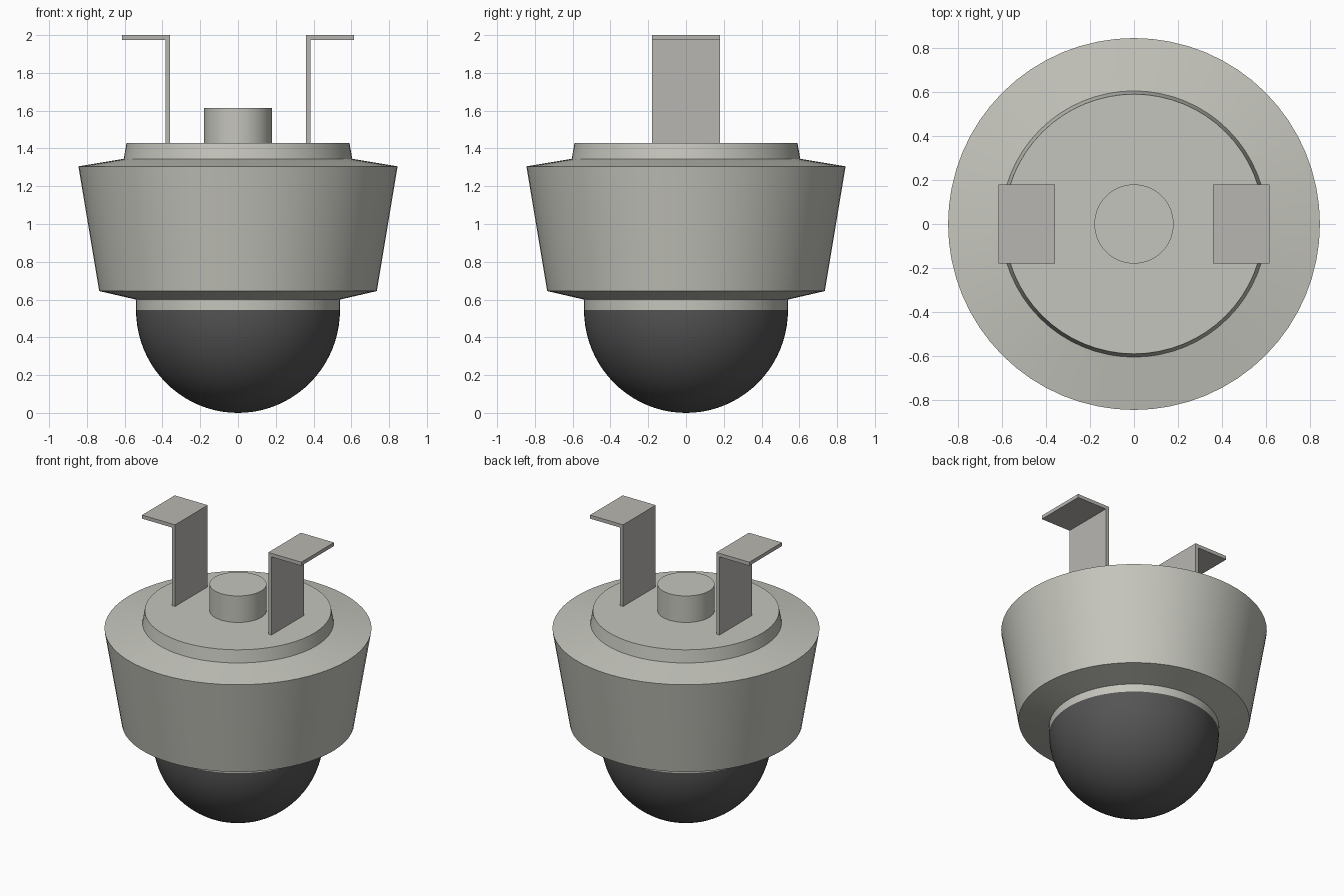
import bpy, bmesh, math

if "Cube" in bpy.data.objects:
    bpy.data.objects.remove(bpy.data.objects["Cube"])


def material(name, color):
    m = bpy.data.materials.new(name)
    m.diffuse_color = (*color, 1)
    m.use_nodes = True
    m.node_tree.nodes["Principled BSDF"].inputs["Base Color"].default_value = m.diffuse_color
    return m


HOUSING = material("warm_grey", (0.56, 0.56, 0.51))
DOME = material("smoked_dark", (0.09, 0.09, 0.09))
METAL = material("bracket_grey", (0.48, 0.47, 0.44))


def finish(name, bm, mat, angle=None):
    bmesh.ops.recalc_face_normals(bm, faces=bm.faces)
    mesh = bpy.data.meshes.new(name)
    bm.to_mesh(mesh)
    bm.free()
    mesh.materials.append(mat)
    ob = bpy.data.objects.new(name, mesh)
    bpy.context.collection.objects.link(ob)
    if angle:
        bpy.ops.object.select_all(action='DESELECT')
        ob.select_set(True)
        bpy.context.view_layer.objects.active = ob
        bpy.ops.object.shade_smooth_by_angle(angle=math.radians(angle))
    return ob


def lathe(name, profile, mat, steps=64, angle=8):
    """Spin an (r, z) profile, starting and ending on the axis, around z."""
    bm = bmesh.new()
    verts = [bm.verts.new((r, 0, z)) for r, z in profile]
    edges = [bm.edges.new(p) for p in zip(verts, verts[1:])]
    bmesh.ops.spin(bm, geom=verts + edges, cent=(0, 0, 0), axis=(0, 0, 1),
                   angle=math.tau, steps=steps)
    bmesh.ops.remove_doubles(bm, verts=bm.verts, dist=1e-4)
    return finish(name, bm, mat, angle)


# Tapered housing with stepped top plate
lathe("housing", [(0, 0.6), (0.54, 0.6), (0.735, 0.645), (0.845, 1.305),
                  (0.605, 1.345), (0.59, 1.43), (0, 1.43)], HOUSING)

# Collar between housing and dome
lathe("dome_collar", [(0, 0.545), (0.54, 0.545), (0.54, 0.6), (0, 0.6)], HOUSING)

# Hemispherical dome cover
R, N = 0.54, 20
arc = [(R * math.sin(i * math.pi / 2 / N), 0.545 - 0.545 * math.cos(i * math.pi / 2 / N))
       for i in range(N + 1)]
lathe("dome_cover", arc + [(0, 0.545)], DOME, angle=30)

# Cable inlet on top
lathe("cable_inlet", [(0, 1.43), (0.18, 1.43), (0.18, 1.615), (0, 1.615)], HOUSING)

# L-shaped mounting brackets, mirrored left and right
L_SHAPE = [(0.36, 1.43), (0.385, 1.43), (0.385, 1.975),
           (0.615, 1.975), (0.615, 2.0), (0.36, 2.0)]
for side, sx in (("left", -1), ("right", 1)):
    bm = bmesh.new()
    face = bm.faces.new([bm.verts.new((sx * x, -0.18, z)) for x, z in L_SHAPE])
    ext = bmesh.ops.extrude_face_region(bm, geom=[face], use_keep_orig=True)
    bmesh.ops.translate(bm, vec=(0, 0.36, 0),
                        verts=[v for v in ext["geom"] if isinstance(v, bmesh.types.BMVert)])
    finish("mounting_bracket_" + side, bm, METAL)
